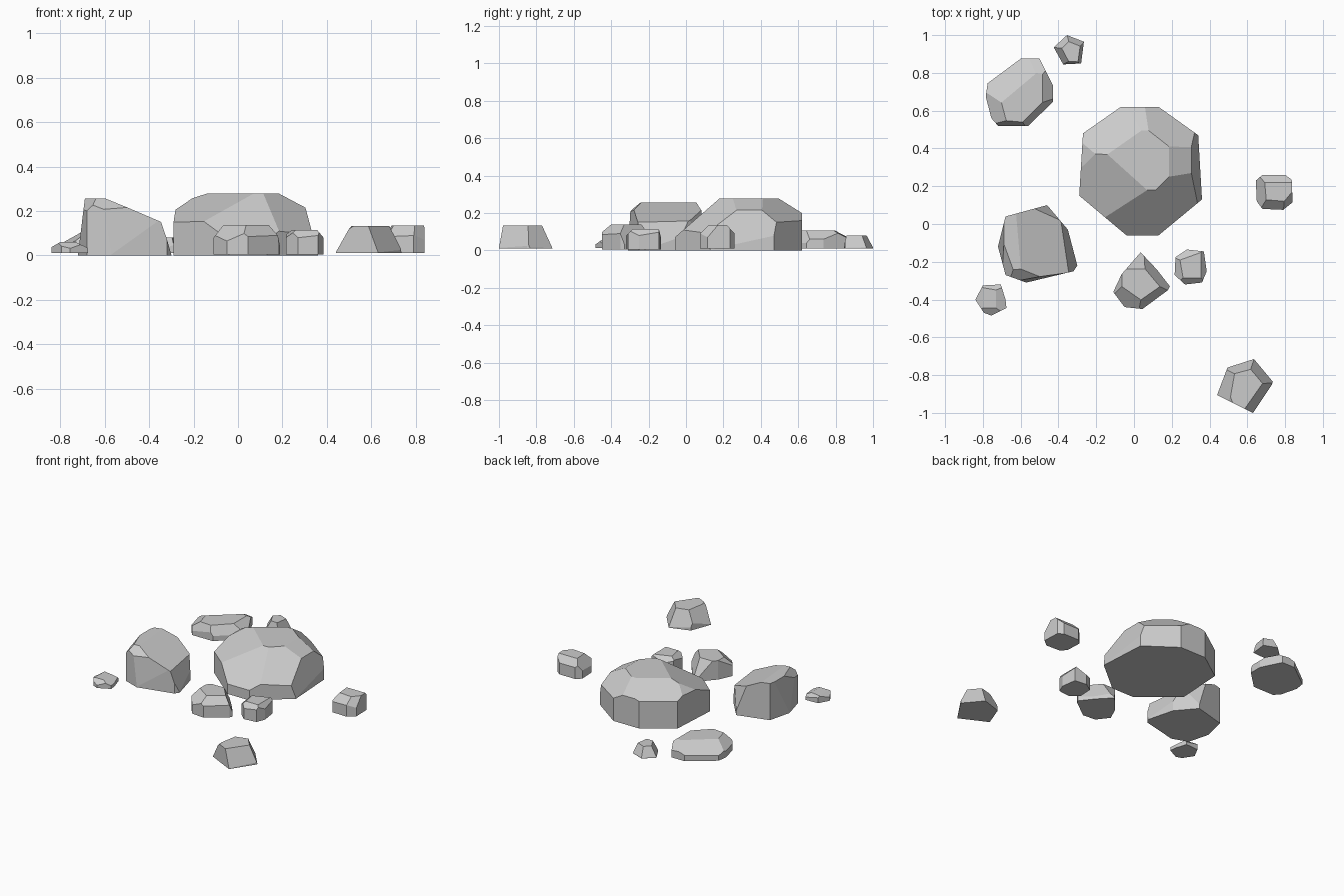
import bpy, bmesh
from math import radians, cos, sin
from mathutils import Vector


def rock(name, outline, base, top, cuts):
    """Extrude a footprint, then chisel it flat.
    Each cut is (facing angle, upward tilt, height of the lip on the footprint rim)."""
    bm = bmesh.new()
    ring = [bm.verts.new((x, y, base)) for x, y in outline]
    face = bm.faces.new(ring)
    ext = bmesh.ops.extrude_face_region(bm, geom=[face])
    for v in ext["geom"]:
        if isinstance(v, bmesh.types.BMVert):
            v.co.z = top
    if len(bm.faces) == len(outline) + 1:
        bmesh.ops.holes_fill(bm, edges=bm.edges[:])
    for angle, tilt, lip in cuts:
        a, t = radians(angle), radians(tilt)
        flat = Vector((cos(a), sin(a), 0))
        x, y = max(outline, key=lambda p: p[0] * flat.x + p[1] * flat.y)
        normal = flat * cos(t) + Vector((0, 0, sin(t)))
        bmesh.ops.bisect_plane(bm, geom=bm.verts[:] + bm.edges[:] + bm.faces[:],
                               dist=1e-5, plane_co=(x, y, base + lip),
                               plane_no=normal, clear_outer=True)
        bmesh.ops.holes_fill(bm, edges=[e for e in bm.edges if e.is_boundary])
    bmesh.ops.recalc_face_normals(bm, faces=bm.faces[:])
    mesh = bpy.data.meshes.new(name)
    bm.to_mesh(mesh)
    bm.free()
    bpy.context.collection.objects.link(bpy.data.objects.new(name, mesh))


# Large central boulder
rock("large_boulder",
     [(-.07, .62), (.13, .62), (.34, .47), (.36, .13), (.13, -.06), (-.04, -.06),
      (-.29, .15), (-.27, .48)], 0, .278,
     [(-90, 49, .07), (228, 64, .15), (180, 56, .20), (90, 58, .20),
      (0, 15, .004), (0, 62, .185), (52, 48, .15), (125, 62, .19), (-45, 48, .09)])

# Tall boulder on the left, sloping down to the right
rock("left_boulder",
     [(-.68, .04), (-.46, .10), (-.35, -.03), (-.30, -.22), (-.32, -.25),
      (-.57, -.31), (-.68, -.27), (-.72, -.12)], 0, .257,
     [(5, 67, .13), (8, 19, .004), (-80, 5, .004), (-85, 50, .195),
      (180, 7, .004), (200, 40, .20), (60, 15, .03)])

# Medium rock at the front
rock("front_rock",
     [(.035, -.15), (.12, -.24), (.19, -.33), (.18, -.35), (.045, -.45),
      (-.05, -.44), (-.11, -.36), (-.065, -.265)], .005, .138,
     [(40, 22, .02), (90, 34, .004), (235, 48, .06), (180, 38, .075),
      (0, 45, .09), (-55, 40, .08)])

# Small rock beside it
rock("front_pebble",
     [(.28, -.135), (.37, -.145), (.385, -.25), (.36, -.31), (.27, -.32),
      (.215, -.27), (.22, -.175)], .005, .115,
     [(190, 50, .075), (-90, 45, .075), (0, 40, .075), (110, 45, .07)])

# Low pebble at the far left
rock("left_pebble",
     [(-.80, -.325), (-.705, -.32), (-.68, -.40), (-.675, -.445), (-.755, -.485),
      (-.795, -.47), (-.84, -.40)], .012, .06,
     [(180, 60, .025), (0, 65, .022), (-90, 55, .02), (80, 50, .02)])

# Tapered rock at the front right corner
rock("corner_rock",
     [(.495, -.76), (.635, -.715), (.735, -.835), (.73, -.85), (.63, -1),
      (.48, -.925), (.44, -.905)], .01, .133,
     [(170, 31, .004), (200, 50, .07), (105, 22, .004), (40, 22, .004),
      (-35, 22, .004), (-65, 14, .004)])

# Small rock on the right
rock("right_rock",
     [(.68, .26), (.80, .26), (.835, .235), (.84, .115), (.79, .075), (.68, .08),
      (.65, .12), (.645, .23)], .01, .135,
     [(185, 34, .05), (-95, 45, .075), (90, 42, .08), (-40, 30, .06)])

# Flat rock at the back left
rock("back_rock",
     [(-.60, .875), (-.50, .875), (-.43, .735), (-.43, .645), (-.56, .52),
      (-.72, .52), (-.755, .56), (-.785, .675), (-.775, .745)], .01, .106,
     [(80, 60, .05), (-95, 25, .03), (195, 55, .045), (0, 50, .05),
      (130, 64, .035), (-45, 30, .03)])

# Small pebble behind it
rock("back_pebble",
     [(-.355, 1), (-.265, .965), (-.28, .85), (-.375, .845), (-.425, .935)], .01, .08,
     [(68, 24, .004), (-8, 15, .004), (-93, 15, .004), (208, 28, .004), (133, 26, .004)])
